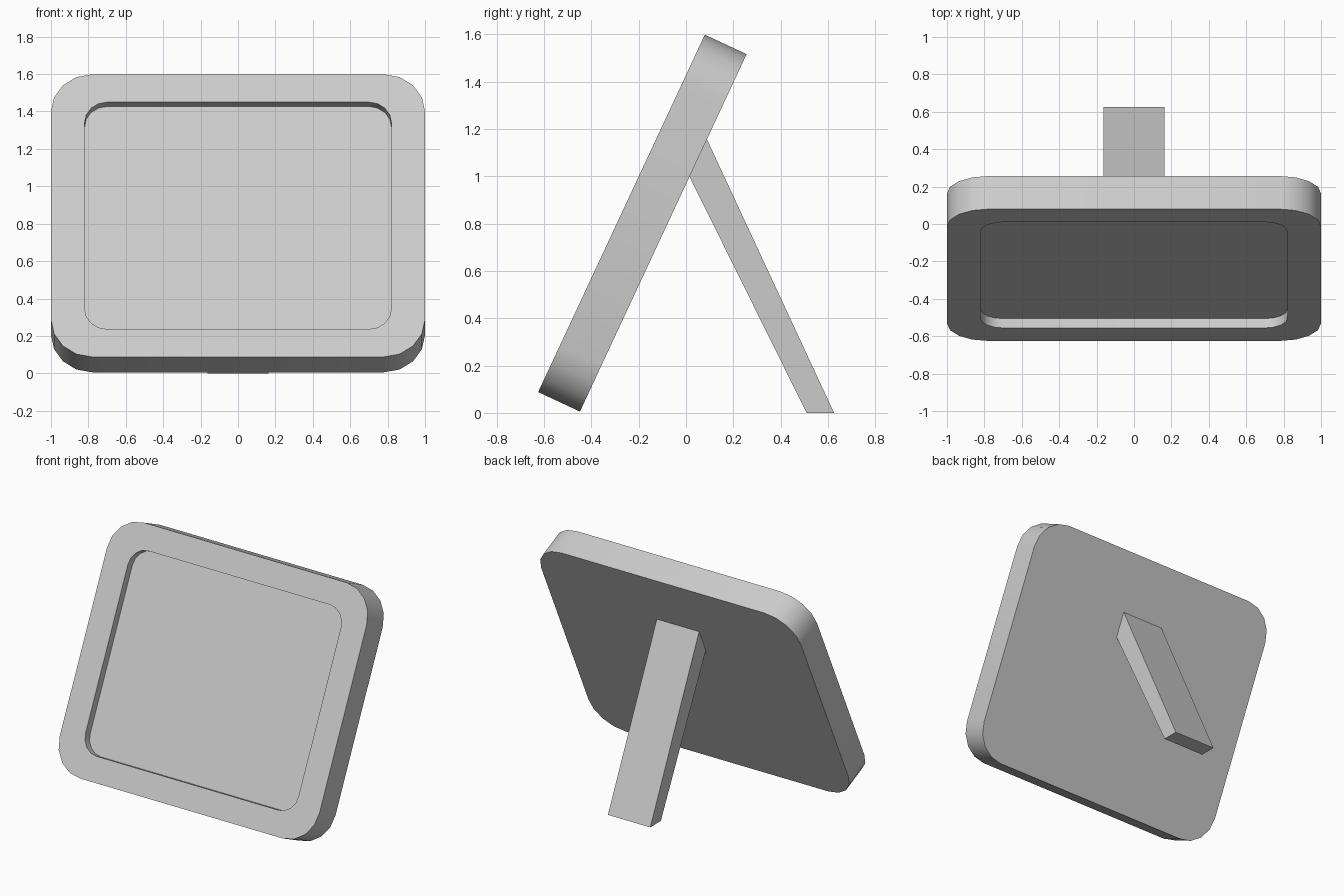
import bpy, bmesh
from math import sin, cos, radians, pi
from mathutils import Matrix

if "Cube" in bpy.data.objects:
    bpy.data.objects.remove(bpy.data.objects["Cube"])

TILT = radians(25)
WIDTH, HEIGHT, THICK = 2.0, 1.667, 0.195
RECESS = 0.055


def rounded_ring(bm, width, height, radius, depth, segments=4):
    """Rounded rectangle in the local XZ plane, at local y = depth."""
    ring = []
    for i, (sx, sz) in enumerate([(1, 1), (-1, 1), (-1, -1), (1, -1)]):
        cx, cz = sx * (width / 2 - radius), sz * (height / 2 - radius)
        for s in range(segments + 1):
            a = (i + s / segments) * pi / 2
            ring.append(bm.verts.new((cx + radius * cos(a), depth, HEIGHT / 2 + cz + radius * sin(a))))
    return ring


def finish(bm, name, matrix=Matrix()):
    bmesh.ops.recalc_face_normals(bm, faces=bm.faces)
    mesh = bpy.data.meshes.new(name)
    bm.to_mesh(mesh)
    bm.free()
    obj = bpy.data.objects.new(name, mesh)
    bpy.context.collection.objects.link(obj)
    obj.matrix_world = matrix
    return obj


# Frame: back outline, front outline, opening edge, recessed picture panel
bm = bmesh.new()
rings = [
    rounded_ring(bm, WIDTH, HEIGHT, 0.22, THICK),
    rounded_ring(bm, WIDTH, HEIGHT, 0.22, 0),
    rounded_ring(bm, 1.64, HEIGHT - 0.328, 0.12, 0),
    rounded_ring(bm, 1.64, HEIGHT - 0.328, 0.12, RECESS),
]
for a, b in zip(rings, rings[1:]):
    for i in range(len(a)):
        j = (i + 1) % len(a)
        bm.faces.new((a[i], a[j], b[j], b[i]))
bm.faces.new(rings[0])
bm.faces.new(rings[-1])
frame = finish(bm, "picture_frame",
               Matrix.Translation((0, -0.625, 0.088)) @ Matrix.Rotation(-TILT, 4, 'X'))
bpy.context.view_layer.objects.active = frame
frame.select_set(True)
bpy.ops.object.shade_smooth_by_angle(angle=radians(30))

# Rear leg: side profile (y, z) extruded across x, cut flat at the floor
bm = bmesh.new()
profile = [(0.014, 1.0), (0.087, 1.16), (0.626, 0), (0.51, 0)]
face = bm.faces.new([bm.verts.new((-0.163, y, z)) for y, z in profile])
side = bmesh.ops.extrude_face_region(bm, geom=[face])["geom"]
bmesh.ops.translate(bm, vec=(0.326, 0, 0), verts=[g for g in side if isinstance(g, bmesh.types.BMVert)])
finish(bm, "rear_leg")
